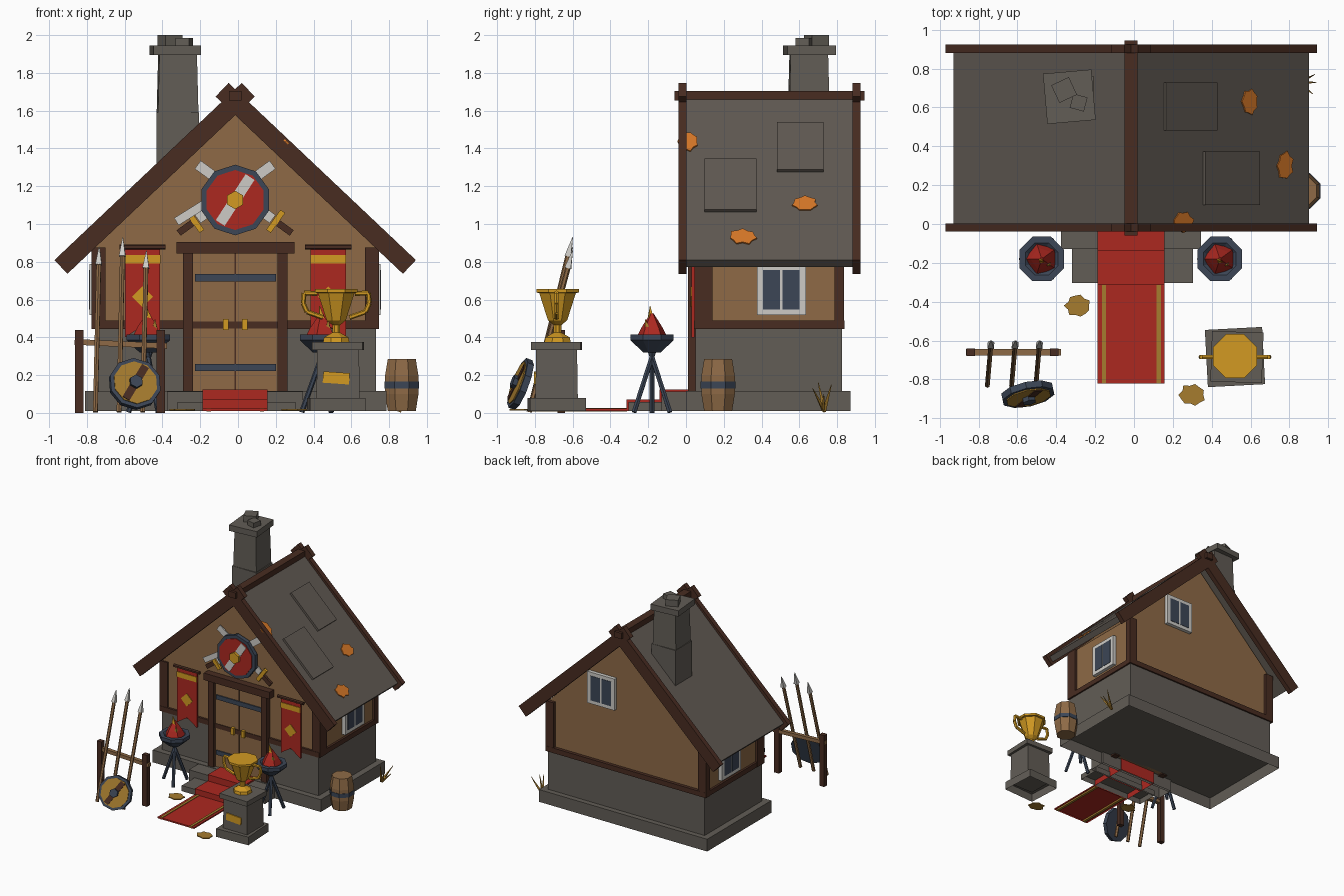
import bpy, bmesh, random
from math import sin, cos, pi, radians
from mathutils import Matrix, Vector

random.seed(4)
if "Cube" in bpy.data.objects:
    bpy.data.objects.remove(bpy.data.objects["Cube"])

# Palette (display values converted to linear)
PALETTE = {"stone": (98, 93, 86), "slate": (96, 89, 82), "tan": (142, 106, 70), "dark_wood": (72, 44, 33),
           "red": (172, 40, 32), "steel": (60, 70, 86), "white": (205, 203, 198), "gold": (210, 154, 34),
           "dull_gold": (166, 124, 46), "orange": (215, 120, 40)}
MATS = {}
for key, rgb in PALETTE.items():
    m = bpy.data.materials.new(key)
    col = [((c / 255 + 0.055) / 1.055) ** 2.4 for c in rgb] + [1]
    m.use_nodes = True
    m.diffuse_color = col
    m.node_tree.nodes["Principled BSDF"].inputs["Base Color"].default_value = col
    MATS[key] = m

CX = -0.015                      # house centre line
SLOPE = radians(43.9)
UPRIGHT = Matrix.Rotation(pi / 2, 4, 'X')   # local xy plane faces the front


def T(x, y, z):
    return Matrix.Translation((x, y, z))


def R(deg, axis):
    return Matrix.Rotation(radians(deg), 4, axis)


def finish(name, bm, mat, matrix):
    me = bpy.data.meshes.new(name)
    bm.to_mesh(me)
    bm.free()
    me.materials.append(MATS[mat])
    ob = bpy.data.objects.new(name, me)
    bpy.context.collection.objects.link(ob)
    ob.matrix_world = matrix


def block(name, size, mat, matrix, taper=1.0, hollow=False):
    bm = bmesh.new()
    bmesh.ops.create_cube(bm, size=1)
    if hollow:   # open underside
        bmesh.ops.delete(bm, geom=[f for f in bm.faces if f.normal.z < -.5], context='FACES_ONLY')
    for v in bm.verts:
        k = taper if v.co.z > 0 else 1
        v.co = Vector((v.co.x * size[0] * k, v.co.y * size[1] * k, v.co.z * size[2]))
    finish(name, bm, mat, matrix)


def box(name, x, y, z, mat, hollow=False):
    block(name, [p[1] - p[0] for p in (x, y, z)], mat, T(*[sum(p) / 2 for p in (x, y, z)]), hollow=hollow)


def plate(name, pts, thick, mat, matrix):
    bm = bmesh.new()
    f = bm.faces.new([bm.verts.new((p[0], p[1], 0)) for p in pts])
    top = bmesh.ops.extrude_face_region(bm, geom=[f])["geom"]
    bmesh.ops.translate(bm, vec=(0, 0, thick), verts=[g for g in top if isinstance(g, bmesh.types.BMVert)])
    bmesh.ops.recalc_face_normals(bm, faces=bm.faces)
    finish(name, bm, mat, matrix)


def lathe(name, profile, n, mat, matrix):
    bm = bmesh.new()
    rings = [[bm.verts.new((r * cos((i + .5) * 2 * pi / n), r * sin((i + .5) * 2 * pi / n), z))
              for i in range(n)] for r, z in profile]
    for a, b in zip(rings, rings[1:]):
        for i in range(n):
            bm.faces.new((a[i], a[(i + 1) % n], b[(i + 1) % n], b[i]))
    bm.faces.new(rings[0])
    bm.faces.new(rings[-1])
    bmesh.ops.recalc_face_normals(bm, faces=bm.faces)
    finish(name, bm, mat, matrix)


def rod(name, a, b, r1, mat, r2=None, n=6):
    a, b = Vector(a), Vector(b)
    q = (b - a).to_track_quat('Z', 'Y').to_matrix().to_4x4()
    lathe(name, [(r1, 0), (r1 if r2 is None else r2, (b - a).length)], n, mat, Matrix.Translation(a) @ q)


def ngon(r, n):
    return [(r * cos((i + .5) * 2 * pi / n), r * sin((i + .5) * 2 * pi / n)) for i in range(n)]


def rect(w, h):
    return [(-w / 2, -h / 2), (w / 2, -h / 2), (w / 2, h / 2), (-w / 2, h / 2)]


def leaf(name, length, width, mat, matrix):
    pts = []
    for i in range(14):
        k = (1 if i % 2 else .82) * random.uniform(.9, 1.1) / 2
        pts.append((width * k * cos(i * pi / 7), length * k * sin(i * pi / 7)))
    plate(name, pts, .008, mat, matrix)


def shield(name, r, face, bar, boss, matrix):
    plate(name + "_rim", ngon(r, 10), .035, "steel", matrix)
    plate(name + "_face", ngon(r * .85, 10), .006, face, matrix @ T(0, 0, .035))
    plate(name + "_bar", rect(r * 1.55, r * .3), .008, bar, matrix @ T(0, 0, .038) @ R(57, 'Z'))
    plate(name + "_boss", ngon(r * .26, 6), .03, boss, matrix @ T(0, 0, .035))


def window(name, matrix):
    plate(name + "_frame", rect(.26, .27), .03, "white", matrix)
    for s in (-1, 1):
        plate(name + "_pane", rect(.09, .21), .006, "steel", matrix @ T(s * .052, 0, .027))


# House body
box("plinth", (-.81, .785), (0, .87), (.01, .115), "stone", hollow=True)
box("stone_wall", (-.755, .73), (.05, .825), (.11, .46), "stone")
plate("plaster_wall", [(-.74, .46), (.74, .46), (.74, .88), (0, 1.6), (-.74, .88)], .75, "tan", T(CX, .81, 0) @ UPRIGHT)
for y in (.06, .82):
    box("sill_beam", (-.77, .74), (y - .018, y + .018), (.445, .488), "dark_wood")
for s in (-1, 1):
    box("side_sill_beam", (CX + s * .74 - .018, CX + s * .74 + .018), (.05, .83), (.445, .488), "dark_wood")
    for y0, y1 in ((.045, .14), (.785, .837)):
        block("corner_post", (.074, y1 - y0, .43), "dark_wood", T(CX + s * .724, (y0 + y1) / 2, .66))
    window("side_window", T(CX + s * .74, .505, .652) @ R(s * 90, 'Z') @ UPRIGHT)
window("back_window", T(.22, .81, 1.1) @ R(180, 'Z') @ UPRIGHT)

# Roof slabs, gable boards and ridge
for s in (-1, 1):
    block("roof_slab", (1.27, .9, .05), "slate",
          T(CX, .445, 1.69) @ Matrix.Rotation(s * SLOPE, 4, 'Y') @ T(s * .635, 0, -.025))
    for y in (-.018, .902):
        block("gable_board", (1.365, .042, .1), "dark_wood", T(CX, y, 1.645) @ R(s * 43.4, 'Y') @ T(s * .587, 0, 0))
box("ridge_beam", (-.048, .018), (-.06, .945), (1.655, 1.705), "dark_wood")


def on_roof(x, y):
    return T(x, y, 1.69 - .962 * (x - CX)) @ Matrix.Rotation(SLOPE, 4, 'Y')


plate("roof_patch", rect(.39, .275), .018, "slate", on_roof(.495, .235))
plate("roof_patch", rect(.365, .245), .018, "slate", on_roof(.285, .605))
for x, y, turn in ((.595, .63, 0), (.775, .3, 0), (.25, .01, 90)):
    leaf("roof_leaf", .145, .115, "orange", on_roof(x, y) @ R(turn, 'Z'))

# Chimney
block("chimney_base", (.225, .225, .34), "stone", T(-.32, .65, 1.42))
block("chimney_shaft", (.215, .215, .34), "stone", T(-.32, .65, 1.74) @ R(2, 'Z'), taper=.92)
block("chimney_cap", (.25, .26, .05), "stone", T(-.333, .655, 1.92) @ R(5, 'Z'))
block("chimney_pot", (.1, .1, .07), "stone", T(-.36, .69, 1.965) @ R(25, 'Z'))
block("chimney_pot", (.075, .075, .05), "stone", T(-.285, .625, 1.96) @ R(-15, 'Z'))

# Door
box("door", (-.245, .215), (.035, .07), (.11, .86), "tan")
box("door_seam", (CX - .004, CX + .004), (.031, .036), (.115, .85), "dark_wood")
for z in (.24, .715):
    box("door_strap", (-.228, .2), (.026, .036), (z - .019, z + .019), "steel")
box("door_rail", (-.24, .21), (.03, .036), (.447, .485), "dark_wood")
for s in (-1, 1):
    box("door_handle", (CX + s * .05 - .014, CX + s * .05 + .014), (.01, .036), (.44, .497), "gold")
    box("door_post", (CX + s * .25 - .026, CX + s * .25 + .026), (.01, .07), (.1, .86), "dark_wood")
box("door_lintel", (-.325, .298), (0, .08), (.845, .905), "dark_wood")

# Steps and carpet
box("upper_step", (-.375, .345), (-.13, .02), (.01, .112), "stone", hollow=True)
box("lower_step", (-.32, .305), (-.305, -.12), (.01, .058), "stone", hollow=True)
for y0, y1, z in ((-.14, .03, .124), (-.315, -.13, .07), (-.82, -.31, .022)):
    box("carpet", (-.188, .157), (y0, y1), (.01, z), "red", hollow=True)
for x in (-.155, .127):
    box("carpet_trim", (x - .011, x + .011), (-.82, -.312), (.008, .027), "dull_gold")

# Banners
for x in (-.505, .478):
    rod("banner_rod", (x - .122, .03, .878), (x + .122, .03, .878), .014, "dark_wood")
    plate("banner_cloth", [(-.093, .87), (-.093, .4), (0, .46), (.093, .4), (.093, .87)], .015, "red", T(x, .045, 0) @ UPRIGHT)
    plate("banner_stripe", rect(.188, .045), .006, "gold", T(x, .031, .813) @ UPRIGHT)
    plate("banner_diamond", [(-.055, 0), (0, -.055), (.055, 0), (0, .055)], .006, "gold", T(x, .031, .615) @ UPRIGHT)

# Crossed swords and wall shield
for s in (-1, 1):
    M = T(CX, .04 - s * .006, 1.17) @ UPRIGHT @ Matrix.Scale(s, 4, (1, 0, 0)) @ R(36, 'Z')
    plate("sword_blade", rect(.49, .054), .01, "white", M)
    plate("sword_guard", rect(.03, .13), .022, "gold", M @ T(-.265, 0, -.004))
    plate("sword_grip", rect(.1, .036), .02, "dark_wood", M @ T(-.32, 0, -.004))
plate("sword_edge", rect(.18, .045), .008, "white", T(-.25, .012, 1.06) @ UPRIGHT @ R(32, 'Z'))
shield("wall_shield", .187, "red", "white", "gold", T(CX, .03, 1.127) @ UPRIGHT)

# Braziers
for x in (-.475, .442):
    for i in range(3):
        a = radians(60 + i * 120)
        rod("brazier_leg", (x + .105 * cos(a), -.18 + .11 * sin(a), .003),
            (x - .02 * cos(a), -.18 - .02 * sin(a), .35), .014, "steel")
    lathe("brazier_bowl", [(.05, .32), (.124, .385), (.124, .415), (.09, .415), (.07, .4)], 8, "steel", T(x, -.18, 0))
    lathe("brazier_fire", [(.085, .4), (.06, .45), (.01, .525)], 5, "red", T(x, -.18, 0))
    rod("flame", (x + .01, -.185, .43), (x - .01, -.19, .565), .036, "gold", .002, 4)
    rod("flame", (x + .035, -.2, .42), (x + .035, -.215, .495), .026, "dull_gold", .002, 4)

# Pedestal and trophy
PX, PY = .52, -.685
block("pedestal_base", (.295, .295, .07), "stone", T(PX, PY, .045) @ R(3, 'Z'), hollow=True)
block("pedestal_column", (.23, .225, .27), "stone", T(PX + .01, PY, .2), taper=.96)
block("pedestal_cap", (.265, .26, .042), "stone", T(PX + .01, PY, .355) @ R(-2, 'Z'))
block("pedestal_plaque", (.14, .009, .06), "gold", T(PX, PY - .114, .185) @ R(4, 'Y'))
lathe("trophy", [(.075, .375), (.07, .4), (.022, .425), (.022, .465), (.055, .49), (.105, .635),
                 (.122, .637), (.122, .655)], 8, "gold", T(PX, PY + .005, 0))
for s in (-1, 1):
    path = [(.1, .632), (.17, .635), (.175, .58), (.155, .535), (.07, .505)]
    for (x0, z0), (x1, z1) in zip(path, path[1:]):
        rod("trophy_handle", (PX + s * x0, PY, z0), (PX + s * x1, PY, z1), .013, "gold")

# Weapon rack, spears and ground shield
for x in (-.84, -.41):
    block("rack_post", (.045, .04, .44), "dark_wood", T(x, -.66, .22))
block("rack_rail", (.49, .032, .03), "tan", T(-.62, -.66, .365) @ R(2.5, 'Y'))
for x, top in ((-.755, .88), (-.63, .93), (-.505, .86)):
    foot, tip = Vector((x, -.83, .005)), Vector((x + .02, -.6, top))
    neck = tip.lerp(foot, .11)
    rod("spear_shaft", foot, neck, .014, "tan")
    rod("spear_head", neck, tip, .024, "white", .002, 4)
shield("ground_shield", .14, "dull_gold", "dark_wood", "steel", T(-.55, -.86, .147) @ R(12, 'Z') @ R(70, 'X'))

# Barrel
lathe("barrel", [(.08, .01), (.096, .1), (.096, .195), (.08, .285)], 8, "tan", T(.867, .17, 0))
lathe("barrel_hoop", [(.1, .13), (.1, .165)], 8, "steel", T(.867, .17, 0))

# Fallen leaves and dry grass
for x, y in ((-.29, -.42), (.3, -.88)):
    leaf("ground_leaf", .12, .14, "dull_gold", T(x, y, .012))
for dx, dy, h in ((.07, -.06, .13), (.08, .04, .15), (.01, -.03, .16), (.09, 0, .1)):
    rod("grass_blade", (.85, .73, .01), (.85 + dx, .73 + dy, h), .014, "dull_gold", .002, 3)
